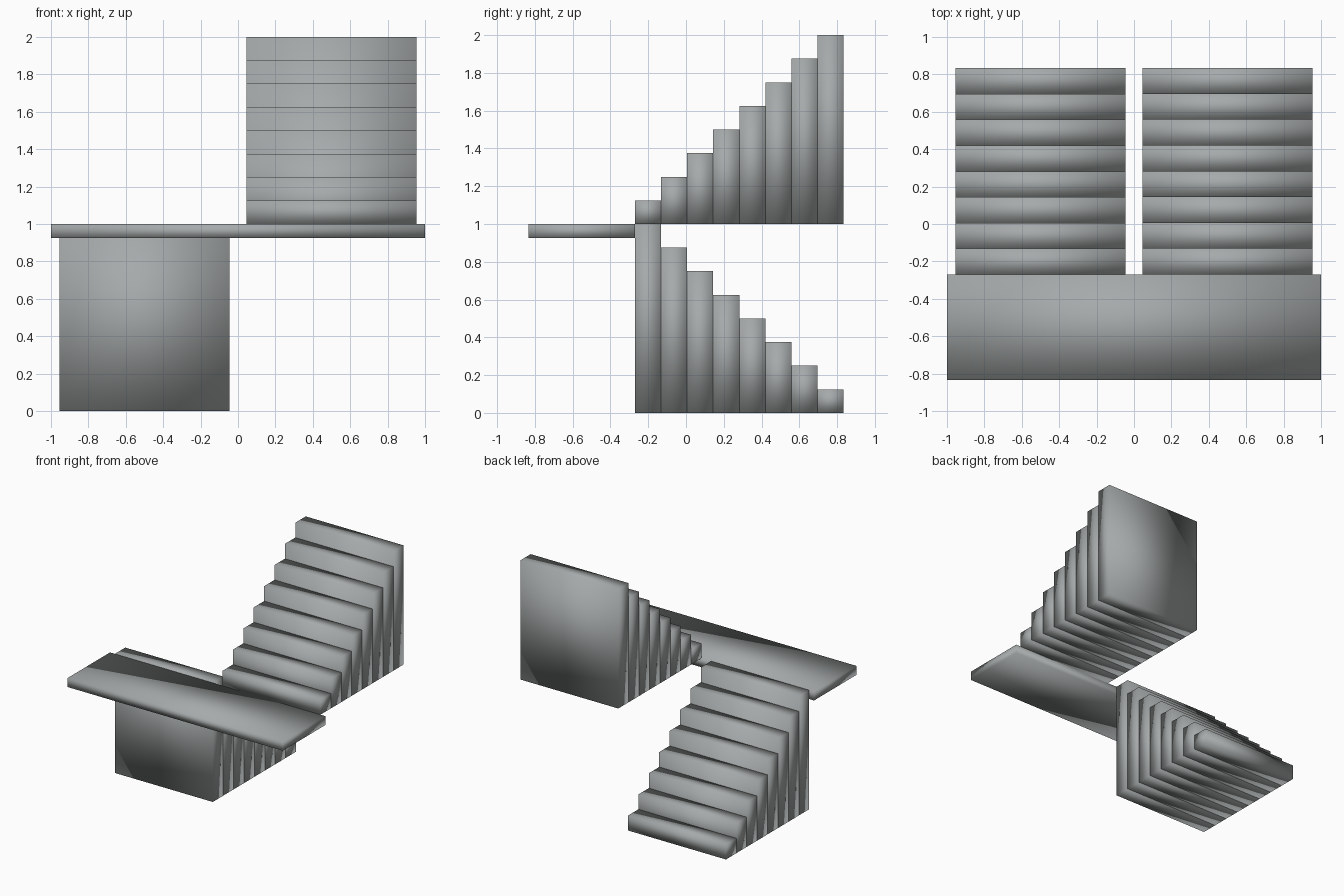
import bpy

if "Cube" in bpy.data.objects:
    bpy.data.objects.remove(bpy.data.objects["Cube"], do_unlink=True)

STEPS = 8
RISE = 0.125
START, END = -0.27, 0.834       # y range of both flights
TREAD = (END - START) / STEPS
LANDING_TOP = STEPS * RISE

concrete = bpy.data.materials.new("grey concrete")
concrete.use_nodes = True
colour = (0.38, 0.40, 0.40, 1)
concrete.diffuse_color = colour
concrete.node_tree.nodes["Principled BSDF"].inputs["Base Color"].default_value = colour


def box(name, low, high):
    """Softly shaded block between two opposite corners."""
    bpy.ops.mesh.primitive_cube_add(size=1, location=[(a + b) / 2 for a, b in zip(low, high)])
    obj = bpy.context.object
    obj.name = name
    obj.scale = [b - a for a, b in zip(low, high)]
    bpy.ops.object.transform_apply(location=False, rotation=False, scale=True)
    bpy.ops.object.shade_smooth()
    obj.data.materials.append(concrete)
    return obj


# Landing slab across the front
box("landing", (-1, -0.834, LANDING_TOP - 0.075), (1, START, LANDING_TOP))

# Two flights of solid steps: the lower descends to the back, the upper climbs
for i in range(STEPS):
    y0 = START + i * TREAD
    y1 = y0 + TREAD
    box(f"lower_step_{STEPS - i}", (-0.955, y0, 0), (-0.045, y1, (STEPS - i) * RISE))
    box(f"upper_step_{i + 1}", (0.045, y0, LANDING_TOP),
        (0.955, y1, LANDING_TOP + (i + 1) * RISE))
